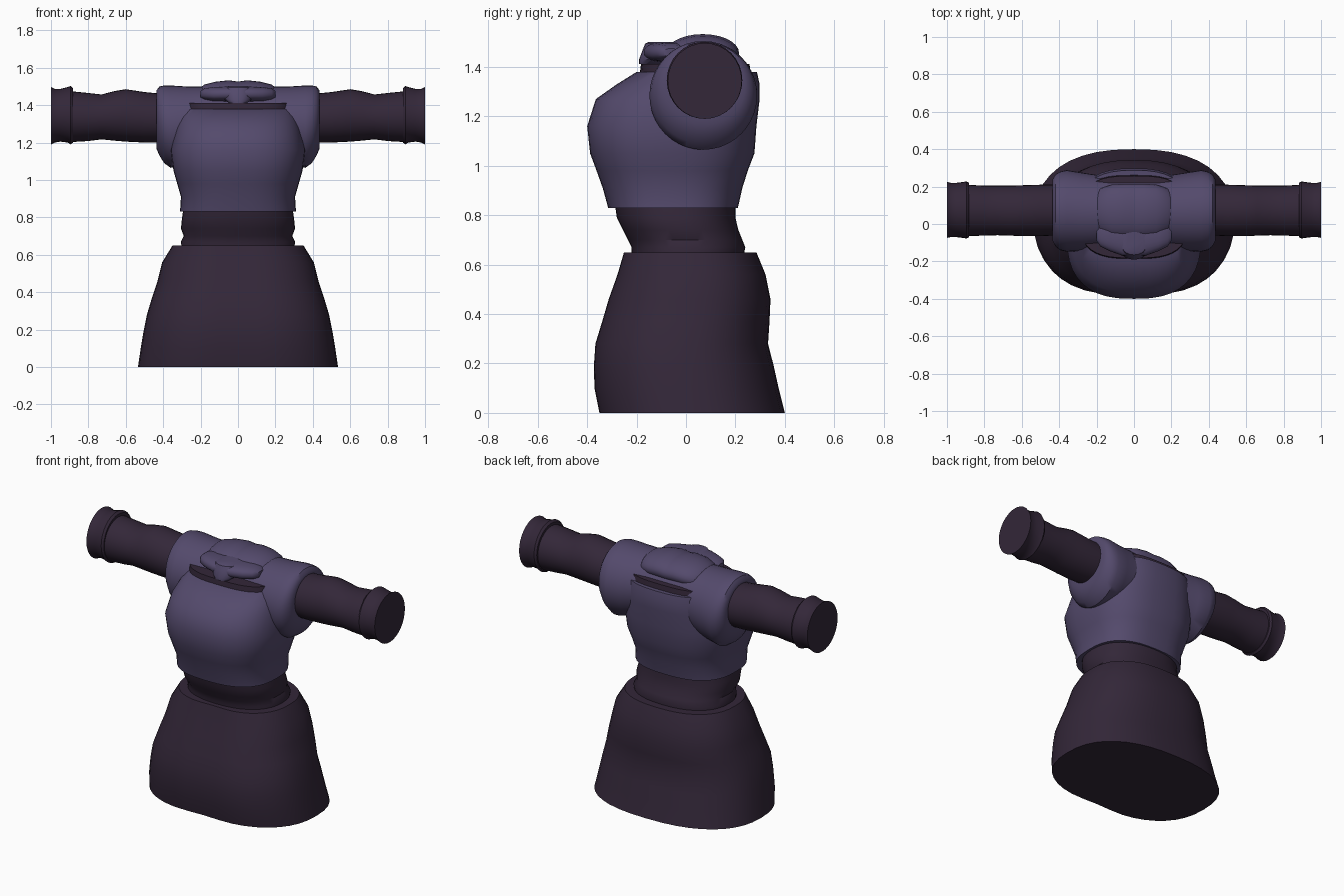
import bpy, bmesh, math


def material(name, col):
    m = bpy.data.materials.new(name)
    m.diffuse_color = (*col, 1)
    return m


PURPLE = material("dusty purple cloth", (0.088, 0.068, 0.150))
DARK = material("dark plum cloth", (0.033, 0.020, 0.040))


def loft(name, axis, rings, mat, power=2.0, pinch=0.0, seg=40):
    """Skin superellipse rings (position, min_a, max_a, min_b, max_b) along x or z."""
    bm = bmesh.new()
    loops = []
    for p, a0, a1, b0, b1 in rings:
        ca, ra, cb, rb = (a0 + a1) / 2, (a1 - a0) / 2, (b0 + b1) / 2, (b1 - b0) / 2
        loop = []
        for i in range(seg):
            t = 2 * math.pi * i / seg
            c, s = math.cos(t), math.sin(t)
            u = math.copysign(abs(c) ** (2 / power), c)
            v = math.copysign(abs(s) ** (2 / power), s)
            if v < 0:  # shallow dent in the middle of the front
                v *= 1 - pinch * math.exp(-(u / 0.35) ** 2)
            a, b = ca + ra * u, cb + rb * v
            loop.append(bm.verts.new((a, b, p) if axis == "z" else (p, a, b)))
        loops.append(loop)
    for lo, hi in zip(loops, loops[1:]):
        for i in range(seg):
            j = (i + 1) % seg
            bm.faces.new((lo[i], lo[j], hi[j], hi[i]))
    bm.faces.new(loops[0][::-1])
    bm.faces.new(loops[-1])
    bmesh.ops.recalc_face_normals(bm, faces=bm.faces)
    me = bpy.data.meshes.new(name)
    bm.to_mesh(me)
    bm.free()
    me.materials.append(mat)
    ob = bpy.data.objects.new(name, me)
    bpy.context.collection.objects.link(ob)
    bpy.ops.object.select_all(action="DESELECT")
    bpy.context.view_layer.objects.active = ob
    ob.select_set(True)
    bpy.ops.object.shade_smooth_by_angle(angle=math.radians(40))
    return ob


def upright(name, rows, mat, **kw):
    """Rows are (z, half width, front y, back y)."""
    return loft(name, "z", [(z, -w, w, f, b) for z, w, f, b in rows], mat, **kw)


def mirrored(rows):
    """Repeat rings running outward from the centre on the other side of x = 0."""
    return [(-r[0], *r[1:]) for r in reversed(rows)] + rows


# flared skirt
upright("skirt", [
    (0.00, 0.535, -0.37, 0.40), (0.10, 0.52, -0.39, 0.375),
    (0.19, 0.505, -0.392, 0.355), (0.28, 0.487, -0.385, 0.332),
    (0.37, 0.46, -0.357, 0.338), (0.46, 0.43, -0.33, 0.342),
    (0.56, 0.405, -0.293, 0.322), (0.65, 0.35, -0.265, 0.285)],
    DARK, power=2.4, pinch=0.06)

# waist band
upright("waist", [
    (0.62, 0.30, -0.22, 0.23), (0.67, 0.305, -0.22, 0.24),
    (0.70, 0.29, -0.235, 0.228), (0.74, 0.305, -0.255, 0.212),
    (0.79, 0.30, -0.28, 0.20), (0.86, 0.29, -0.29, 0.20)], DARK, power=2.3)

# bodice
upright("bodice", [
    (0.83, 0.31, -0.315, 0.21), (0.91, 0.305, -0.337, 0.228),
    (0.98, 0.325, -0.362, 0.25), (1.05, 0.345, -0.388, 0.277),
    (1.16, 0.36, -0.40, 0.285), (1.27, 0.335, -0.365, 0.298),
    (1.33, 0.32, -0.28, 0.298), (1.38, 0.303, -0.20, 0.287)],
    PURPLE, power=2.6)

# dark lining rising out of the neckline
upright("collar_lining", [
    (1.35, 0.296, -0.19, 0.265), (1.412, 0.29, -0.182, 0.257)], DARK, power=3)

# shoulder yoke with both short sleeves
loft("shoulder_yoke", "x", mirrored([
    (0.12, -0.13, 0.25, 1.12, 1.497), (0.28, -0.145, 0.275, 1.08, 1.50),
    (0.36, -0.148, 0.288, 1.065, 1.505), (0.395, -0.14, 0.28, 1.09, 1.505),
    (0.42, -0.12, 0.265, 1.13, 1.50), (0.435, -0.09, 0.24, 1.165, 1.48),
    (0.437, -0.06, 0.21, 1.21, 1.46)]), PURPLE)

# rounded neck pad, front wings and centre knot
loft("neck_pad", "x", mirrored([
    (0.008, -0.08, 0.215, 1.38, 1.527), (0.05, -0.08, 0.215, 1.38, 1.533),
    (0.12, -0.075, 0.21, 1.38, 1.525), (0.18, -0.05, 0.19, 1.38, 1.51),
    (0.205, -0.02, 0.16, 1.38, 1.49)]), PURPLE, seg=28)
loft("neck_wings", "x", mirrored([
    (0.06, -0.17, 0.02, 1.42, 1.50), (0.13, -0.145, 0.02, 1.42, 1.497),
    (0.18, -0.12, 0.0, 1.43, 1.49), (0.20, -0.09, -0.03, 1.44, 1.475)]),
    PURPLE, power=2.4, seg=24)
upright("neck_knot", [
    (1.412, 0.05, -0.19, -0.08), (1.43, 0.075, -0.19, -0.04),
    (1.47, 0.085, -0.175, 0.0), (1.495, 0.075, -0.165, 0.02),
    (1.502, 0.05, -0.15, 0.02)], PURPLE, power=2.3, seg=24)

# arms and flared cuffs
arm = [(0.40, -0.06, 0.21, 1.20, 1.46), (0.50, -0.065, 0.21, 1.20, 1.47),
       (0.60, -0.065, 0.207, 1.205, 1.485), (0.66, -0.062, 0.205, 1.21, 1.475),
       (0.73, -0.06, 0.205, 1.217, 1.457), (0.80, -0.062, 0.205, 1.208, 1.465),
       (0.90, -0.065, 0.21, 1.202, 1.475)]
cuff = [(0.882, -0.07, 0.22, 1.20, 1.49), (0.895, -0.078, 0.228, 1.19, 1.502),
        (0.91, -0.075, 0.225, 1.20, 1.497), (0.95, -0.07, 0.22, 1.205, 1.487),
        (0.98, -0.07, 0.22, 1.20, 1.487), (1.00, -0.074, 0.226, 1.19, 1.497)]
for side, s in (("right", 1), ("left", -1)):
    loft(side + "_arm", "x", [(s * r[0], *r[1:]) for r in arm], DARK, seg=32)
    loft(side + "_cuff", "x", [(s * r[0], *r[1:]) for r in cuff], DARK, seg=32)
